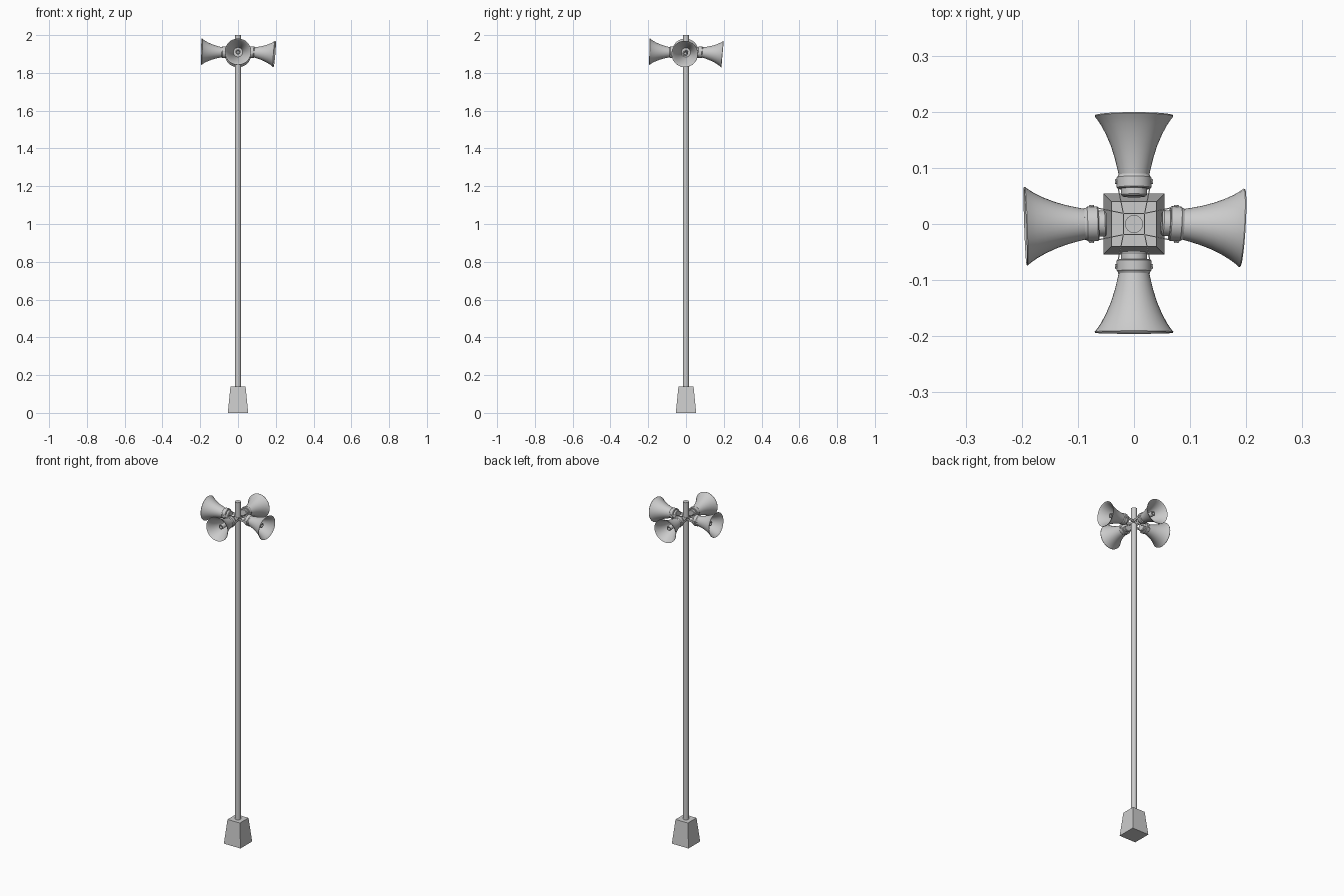
import bpy, bmesh, math
from mathutils import Matrix, Vector

if "Cube" in bpy.data.objects:
    bpy.data.objects.remove(bpy.data.objects["Cube"])

HORN_Z = 1.909
PIVOT = Vector((0.08, 0, 0))


def finish(name, bm, matrix=None, smooth=True):
    bmesh.ops.remove_doubles(bm, verts=bm.verts, dist=1e-5)
    bmesh.ops.recalc_face_normals(bm, faces=bm.faces)
    me = bpy.data.meshes.new(name)
    bm.to_mesh(me)
    bm.free()
    ob = bpy.data.objects.new(name, me)
    bpy.context.collection.objects.link(ob)
    if matrix:
        me.transform(matrix)
    if smooth:
        bpy.ops.object.select_all(action='DESELECT')
        ob.select_set(True)
        bpy.context.view_layer.objects.active = ob
        bpy.ops.object.shade_smooth_by_angle(angle=math.radians(35))
    return ob


def lathe(name, profile, matrix, steps=32):
    # profile of (distance, radius) turned around the local x axis
    bm = bmesh.new()
    vs = [bm.verts.new((x, 0, r)) for x, r in profile]
    es = [bm.edges.new(p) for p in zip(vs, vs[1:])]
    bmesh.ops.spin(bm, geom=vs + es, cent=(0, 0, 0), axis=(1, 0, 0),
                   angle=math.tau, steps=steps, use_merge=False)
    return finish(name, bm, matrix)


def strip(name, path, height, thick, matrix):
    # bent flat bar following a path in plan
    bm = bmesh.new()
    vs = [bm.verts.new((x, y, -height / 2)) for x, y in path]
    es = [bm.edges.new(p) for p in zip(vs, vs[1:])]
    ext = bmesh.ops.extrude_edge_only(bm, edges=es)
    bmesh.ops.translate(bm, vec=(0, 0, height),
                        verts=[g for g in ext['geom'] if isinstance(g, bmesh.types.BMVert)])
    ob = finish(name, bm, matrix, smooth=False)
    mod = ob.modifiers.new("thickness", 'SOLIDIFY')
    mod.thickness = thick
    mod.offset = 0
    return ob


# tapered square foot
bm = bmesh.new()
bmesh.ops.create_cone(bm, cap_ends=True, segments=4, radius1=0.054 * math.sqrt(2),
                      radius2=0.04 * math.sqrt(2), depth=0.14,
                      matrix=Matrix.Translation((0, 0, 0.07)) @ Matrix.Rotation(math.pi / 4, 4, 'Z'))
finish("base", bm, smooth=False)

# pole
bm = bmesh.new()
bmesh.ops.create_cone(bm, cap_ends=True, segments=24, radius1=0.016, radius2=0.016,
                      depth=1.87, matrix=Matrix.Translation((0, 0, 1.065)))
finish("pole", bm)

# flared shell with a thin wall and rolled lip
flare = [(0.086, 0.027), (0.10, 0.030), (0.12, 0.035), (0.14, 0.0415),
         (0.16, 0.050), (0.175, 0.058), (0.185, 0.0645), (0.192, 0.070)]
shell = [(0.086, 0)] + flare + [(0.194, 0.0695)] + \
        [(x + 0.001, r - 0.0025) for x, r in reversed(flare)] + [(0.087, 0)]
driver = [(0.049, 0), (0.049, 0.020), (0.052, 0.023), (0.063, 0.023), (0.063, 0.029),
          (0.065, 0.031), (0.083, 0.031), (0.085, 0.029), (0.088, 0.028), (0.088, 0)]
tube = [(0.087, 0.012), (0.158, 0.014), (0.160, 0.013), (0.160, 0.008),
        (0.145, 0.006), (0.145, 0)]

# heading, yaw and downward pitch of each speaker in degrees
speakers = {"right": (0, -3.5, 4.5), "rear": (90, 0, 5), "left": (180, 2, -1.5), "front": (270, 0, -1.5)}
for side, (heading, yaw, pitch) in speakers.items():
    mount = Matrix.Translation((0, 0, HORN_Z)) @ Matrix.Rotation(math.radians(heading), 4, 'Z')
    aim = (mount @ Matrix.Translation(PIVOT) @ Matrix.Rotation(math.radians(yaw), 4, 'Z')
           @ Matrix.Rotation(math.radians(pitch), 4, 'Y') @ Matrix.Translation(-PIVOT))
    lathe(side + "_horn", shell, aim)
    lathe(side + "_driver", driver, aim)
    lathe(side + "_inner_tube", tube, aim, 16)
    # U bracket from the pole clamp to the sides of the driver
    strip(side + "_bracket", [(0.08, -0.032), (0.058, -0.027), (0.019, -0.019),
                              (0.019, 0.019), (0.058, 0.027), (0.08, 0.032)], 0.014, 0.002, mount)
    # pivot bolts
    bm = bmesh.new()
    bmesh.ops.create_cone(bm, cap_ends=True, segments=12, radius1=0.004, radius2=0.004, depth=0.068,
                          matrix=Matrix.Translation((0.075, 0, 0)) @ Matrix.Rotation(math.pi / 2, 4, 'X'))
    finish(side + "_bolt", bm, mount)
